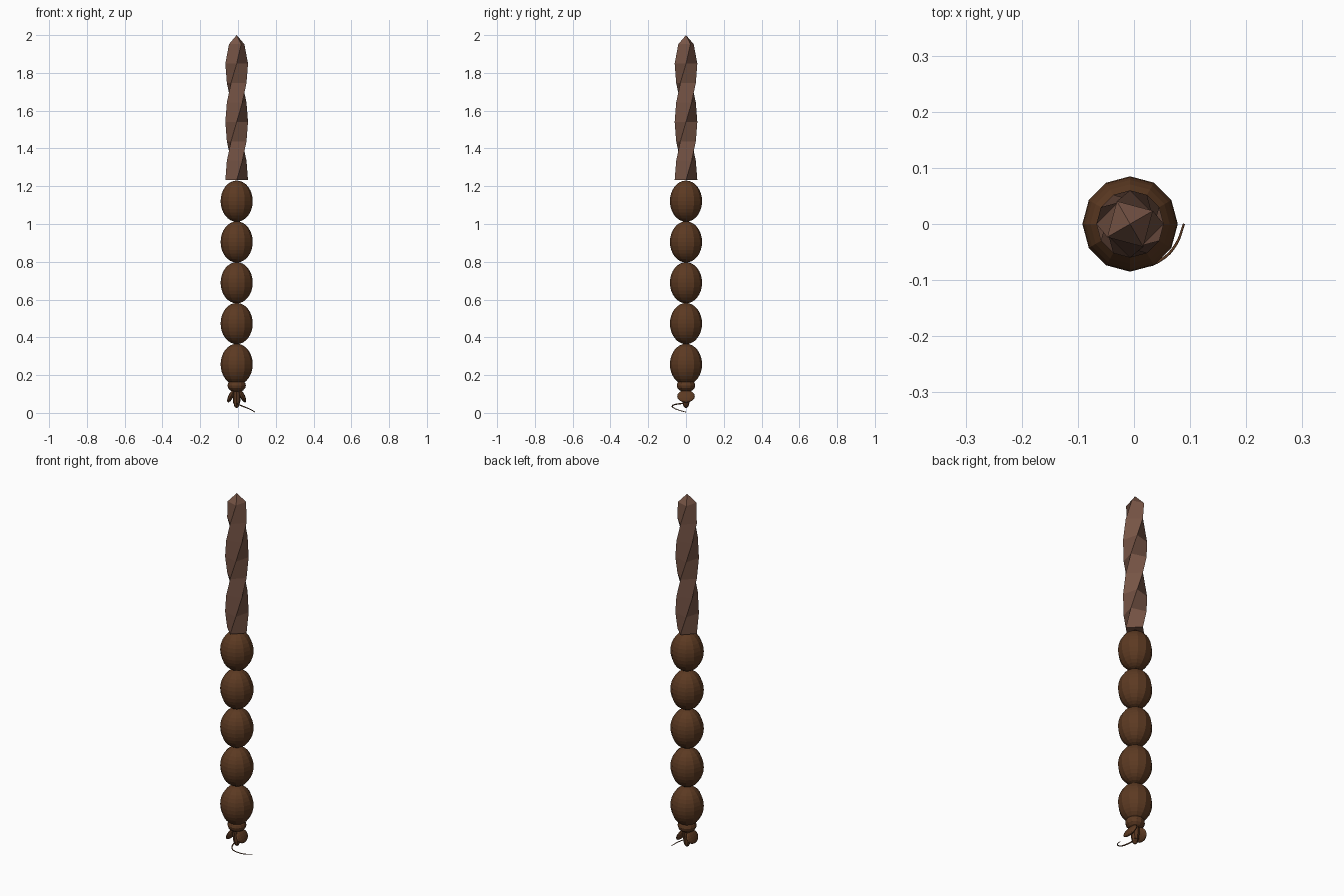
import bpy, bmesh, math
from mathutils import Matrix, Vector

if "Cube" in bpy.data.objects:
    bpy.data.objects.remove(bpy.data.objects["Cube"])

AXIS_X = -0.007


def material(name, rgb):
    m = bpy.data.materials.new(name)
    m.diffuse_color = (*rgb, 1)
    m.use_nodes = True
    m.node_tree.nodes["Principled BSDF"].inputs["Base Color"].default_value = m.diffuse_color
    return m


DARK = material("dark brown", (0.107, 0.042, 0.016))
LIGHT = material("light brown", (0.185, 0.090, 0.061))


def finish(name, bm, mat):
    bmesh.ops.recalc_face_normals(bm, faces=bm.faces)
    me = bpy.data.meshes.new(name)
    bm.to_mesh(me)
    bm.free()
    me.materials.append(mat)
    ob = bpy.data.objects.new(name, me)
    bpy.context.collection.objects.link(ob)
    return ob


def ellipsoid(name, loc, radii, mat, segs=12, rings=16, tilt=0):
    bm = bmesh.new()
    mtx = (Matrix.Translation(loc) @ Matrix.Rotation(tilt, 4, 'Y')
           @ Matrix.Diagonal((*radii, 1)))
    bmesh.ops.create_uvsphere(bm, u_segments=segs, v_segments=rings, radius=1, matrix=mtx)
    return finish(name, bm, mat)


def loft(name, rings, mat, sides, tip=None):
    """Join (z, radius, angle) rings into a capped solid, optionally pointed."""
    bm = bmesh.new()
    loops = [[bm.verts.new((AXIS_X + r * math.cos(a + k * math.tau / sides),
                            r * math.sin(a + k * math.tau / sides), z))
              for k in range(sides)] for z, r, a in rings]
    for lo, hi in zip(loops, loops[1:]):
        for k in range(sides):
            n = (k + 1) % sides
            bm.faces.new((lo[k], lo[n], hi[n], hi[k]))
    bm.faces.new(loops[0][::-1])
    if tip is None:
        bm.faces.new(loops[-1])
    else:
        apex = bm.verts.new((AXIS_X, 0, tip))
        for k in range(sides):
            bm.faces.new((loops[-1][k], loops[-1][(k + 1) % sides], apex))
    return finish(name, bm, mat)


# Twisted square shaft with a pointed end
steps = 7
shaft = [(1.232 + 0.72 * i / steps, 0.047 if i == steps else 0.060, math.radians(30 * i))
         for i in range(steps + 1)]
loft("twisted_shaft", shaft, LIGHT, 4, tip=2.0)

# Stack of five beads
for i in range(5):
    ellipsoid(f"bead_{i + 1}", (AXIS_X, 0, 0.257 + 0.216 * i), (0.085, 0.085, 0.109), DARK)

# Collar, core and pointed lower end
ellipsoid("collar", (AXIS_X, 0, 0.145), (0.049, 0.049, 0.036), DARK, rings=8)
loft("core", [(0.05, 0.018, 0), (0.08, 0.021, 0), (0.14, 0.026, 0)], DARK, 8)
ellipsoid("end_tip", (AXIS_X, 0, 0.05), (0.016, 0.016, 0.024), DARK, 8, 8)

# Pair of flared side discs
for side, label in ((-1, "left"), (1, "right")):
    ellipsoid(f"{label}_disc", (AXIS_X + side * 0.031, 0, 0.088), (0.013, 0.047, 0.036),
              DARK, 12, 8, tilt=-side * 0.45)

# Thin curled tail thread
cu = bpy.data.curves.new("tail_thread", 'CURVE')
cu.dimensions = '3D'
cu.bevel_depth = 0.004
cu.bevel_resolution = 1
cu.resolution_u = 4
cu.use_fill_caps = True
path = [(-0.007, 0, 0.05), (-0.002, -0.045, 0.047), (0.018, -0.072, 0.038),
        (0.048, -0.064, 0.026), (0.075, -0.036, 0.014), (0.089, 0, 0.004)]
sp = cu.splines.new('BEZIER')
sp.bezier_points.add(len(path) - 1)
for i, (p, co) in enumerate(zip(sp.bezier_points, path)):
    p.co = co
    p.handle_left_type = p.handle_right_type = 'AUTO'
    p.radius = 1 - 0.1 * i
cu.materials.append(DARK)
bpy.context.collection.objects.link(bpy.data.objects.new("tail_thread", cu))
